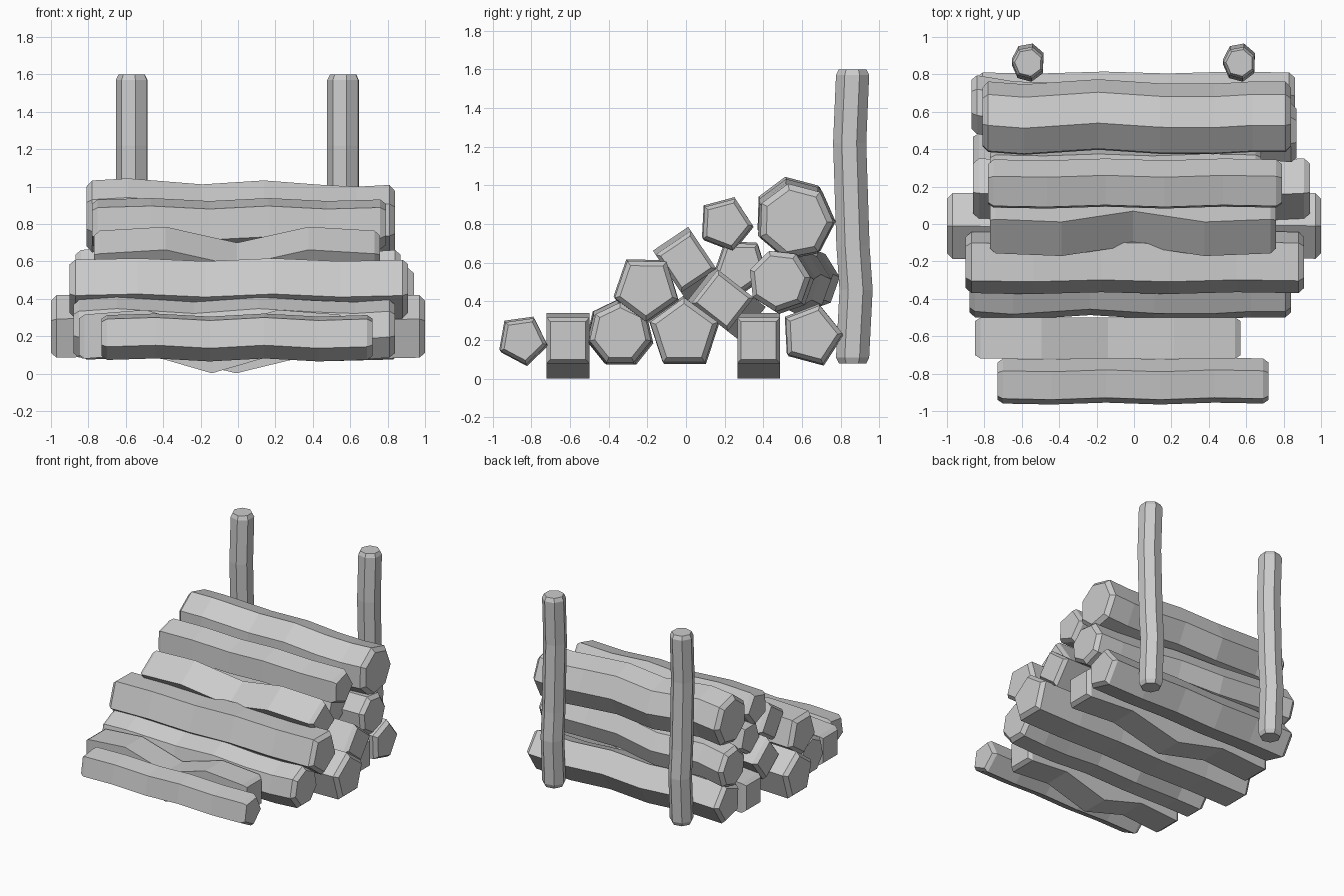
import bpy, bmesh
from math import sin, cos, radians, pi

if "Cube" in bpy.data.objects:
    bpy.data.objects.remove(bpy.data.objects["Cube"])


def stick(name, rings):
    """Skin a list of rings (lists of points) and cap both ends."""
    bm = bmesh.new()
    loops = [[bm.verts.new(p) for p in ring] for ring in rings]
    for a, b in zip(loops, loops[1:]):
        n = len(a)
        for i in range(n):
            j = (i + 1) % n
            bm.faces.new((a[i], a[j], b[j], b[i]))
    bm.faces.new(loops[0])
    bm.faces.new(loops[-1])
    bmesh.ops.recalc_face_normals(bm, faces=bm.faces)
    me = bpy.data.meshes.new(name)
    bm.to_mesh(me)
    bm.free()
    ob = bpy.data.objects.new(name, me)
    bpy.context.collection.objects.link(ob)


def polygon(n, r, first):
    return [(r * cos(radians(first) + 2 * pi * i / n),
             r * sin(radians(first) + 2 * pi * i / n)) for i in range(n)]


def stations(lo, hi, bend, bevel=0.03):
    """Positions, section scale and sideways offsets along a log."""
    mid, half = (lo + hi) / 2, (hi - lo) / 2
    out = []
    for t, u, v in bend:
        if abs(t) == 1:
            pair = [(mid + t * half, 0.83, u, v), (mid + t * (half - bevel), 1, u, v)]
            out += pair if t < 0 else pair[::-1]
        else:
            out.append((mid + t * half, 1, u, v))
    return out


def log(name, section, y, z, x0, x1, bend, slope=(0, 0)):
    rings = []
    for x, s, u, v in stations(x0, x1, bend):
        rings.append([(x, y + u + slope[0] * (x - x1) + s * a,
                       z + v + slope[1] * (x - x1) + s * b) for a, b in section])
    stick(name, rings)


# Bend patterns: (position along log, y offset, z offset)
gentle = [(-1, 0, 0), (-.6, -.005, .008), (-.2, .005, -.008), (.2, -.005, .008),
          (.6, .005, -.008), (1, 0, 0)]
knotty = [(-1, 0, 0), (-.73, -.015, .014), (-.25, .012, -.012), (.15, -.01, .014),
          (.5, -.012, -.004), (.75, 0, -.012), (1, 0, 0)]

# Round logs: name, sides, radius, first corner angle, y, z, x range, bend, slope
round_logs = [
    ("bottom_log_front", 5, .128, 62, -.845, .20, -.73, .72, gentle, (0, 0)),
    ("bottom_log_third", 7, .163, 90, -.34, .232, -.88, .84, knotty, (0, 0)),
    ("bottom_log_long", 5, .185, 90, -.01, .235, -1, 1, gentle, (0, 0)),
    ("bottom_log_back", 5, .16, 75, .65, .225, -.84, .86, gentle, (0, 0)),
    ("second_log_front", 5, .172, 53, -.205, .468, -.90, .91, gentle, (0, 0)),
    ("second_log_back", 7, .162, 109, .48, .508, -.87, .87, knotty, (-.09, 0)),
    ("inner_log", 5, .14, 53, .285, .585, -.77, .68, gentle, (0, 0)),
    ("upper_log", 5, .14, 69, .205, .80, -.78, .79, gentle, (0, 0)),
    ("top_log", 7, .197, 101, .565, .815, -.81, .84, knotty, (0, -.015)),
]
for name, n, r, first, y, z, x0, x1, bend, slope in round_logs:
    log(name, polygon(n, r, first), y, z, x0, x1, bend, slope)

# Square logs with a sagging middle: name, turn angle, y, z, x range
square_logs = [
    ("bottom_square_log_front", 0, -.61, .198, -.85, .57),
    ("bottom_square_log_back", 0, .375, .198, -.86, .84),
    ("second_square_log", 52, .19, .405, -.86, .94),
    ("third_square_log", 34, .0, .605, -.77, .76),
]
for name, turn, y, z, x0, x1 in square_logs:
    c, s = cos(radians(turn)), sin(radians(turn))
    box = [(a * c - b * s, a * s + b * c)
           for a, b in ((.11, .118), (-.11, .118), (-.11, -.118), (.11, -.118))]
    sag = [(t, -d * s, d * c) for t, d in
           ((-1, 0), (-.5, .025), (0, -.078), (.5, .025), (1, 0))]
    log(name, box, y, z, x0, x1, sag)

# Two upright posts behind the stack
post_bend = [(-1, 0, 0), (-.5, 0, .018), (-.2, 0, .002), (.5, 0, -.015), (1, 0, 0)]
for side, name in ((-1, "post_left"), (1, "post_right")):
    rings = [[(side * .565 + s * a, .862 + v + s * b, z)
              for a, b in polygon(7, .088, 75)]
             for z, s, u, v in stations(.08, 1.60, post_bend)]
    stick(name, rings)
